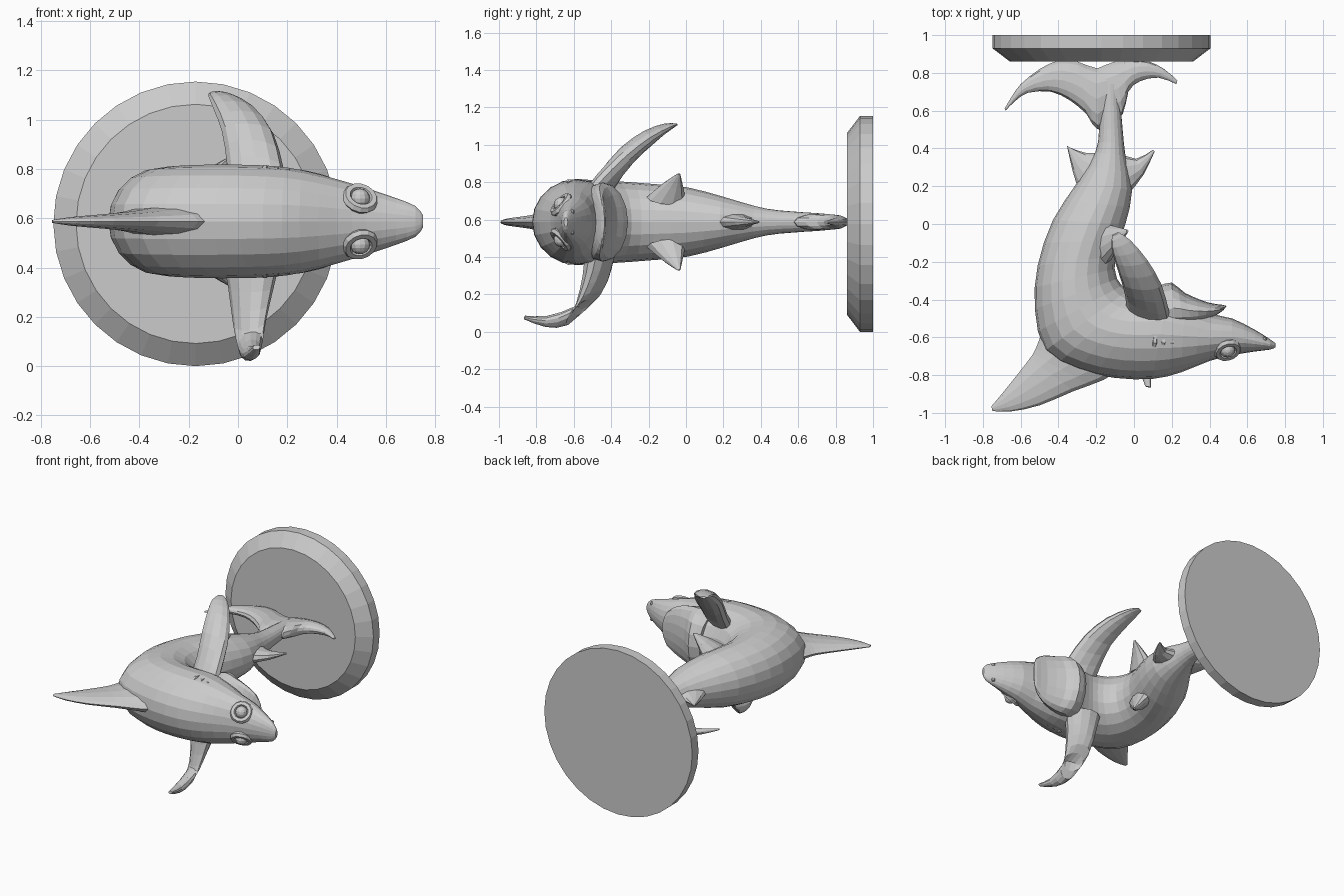
import bpy, bmesh, math
from mathutils import Vector as V

ZC = 0.587  # symmetry plane of the animal


def spline(a, b, c, d, t):
    return 0.5 * (2*b + (c - a)*t + (2*a - 5*b + 4*c - d)*t*t + (3*b - a - 3*c + d)*t**3)


def loft(name, secs, sides=12, steps=2, mirror=False):
    """Skin elliptical sections (edge point, opposite edge point, half-thickness vector)."""
    secs = [tuple(V(p) for p in s) for s in secs]
    full, n = [], len(secs)
    for i in range(n - 1):
        k = [secs[max(i-1, 0)], secs[i], secs[i+1], secs[min(i+2, n-1)]]
        for j in range(steps):
            full.append(tuple(spline(*(k[m][q] for m in range(4)), j/steps) for q in range(3)))
    full.append(secs[-1])
    bm = bmesh.new()
    rings = []
    for p, q, t in full:
        c, u = (p + q)/2, (p - q)/2
        ring = []
        for a in range(sides):
            ang = 2*math.pi*a/sides
            co = c + u*math.cos(ang) + t*math.sin(ang)
            if mirror:
                co.z = 2*ZC - co.z
            ring.append(bm.verts.new(co))
        rings.append(ring)
    for r, s in zip(rings, rings[1:]):
        for a in range(sides):
            b = (a + 1) % sides
            bm.faces.new((r[a], r[b], s[b], s[a]))
    bm.faces.new(rings[0])
    bm.faces.new(rings[-1])
    bmesh.ops.recalc_face_normals(bm, faces=bm.faces)
    me = bpy.data.meshes.new(name)
    bm.to_mesh(me)
    bm.free()
    ob = bpy.data.objects.new(name, me)
    bpy.context.collection.objects.link(ob)
    return ob


def flat(name, rows, sides=12, steps=2):
    """Loft lying in the symmetry plane: rows of x1, y1, x2, y2, half thickness."""
    return loft(name, [((a, b, ZC), (c, d, ZC), (0, 0, h)) for a, b, c, d, h in rows], sides, steps)


# Disc stand
loft("stand", [((-0.172 + r, y, 0.577), (-0.172 - r, y, 0.577), (0, 0, r))
               for r, y in ((0.485, 0.86), (0.577, 0.93), (0.577, 1.0))], 32, 1)

# Curved body from tail stalk to snout (back edge, belly edge, half width)
flat("body", [
    (-0.17, 0.74, -0.08, 0.74, .045), (-0.185, 0.50, -0.06, 0.50, .062),
    (-0.205, 0.38, -0.045, 0.36, .085), (-0.30, 0.22, -0.01, 0.18, .135),
    (-0.43, 0.02, -0.045, 0.00, .185), (-0.51, -0.22, -0.10, -0.17, .205),
    (-0.525, -0.45, -0.09, -0.29, .218), (-0.47, -0.67, -0.03, -0.35, .225),
    (-0.30, -0.77, 0.04, -0.37, .23), (-0.10, -0.815, 0.11, -0.36, .23),
    (0.10, -0.82, 0.18, -0.35, .225), (0.25, -0.785, 0.27, -0.40, .208),
    (0.40, -0.725, 0.41, -0.475, .170), (0.52, -0.695, 0.52, -0.50, .135),
    (0.64, -0.675, 0.64, -0.56, .095), (0.72, -0.665, 0.72, -0.61, .062),
    (0.75, -0.652, 0.75, -0.632, .025)], 20)

# Lower jaw with a raised lip
flat("lower_jaw", [
    (0.10, -0.62, 0.13, -0.33, .19), (0.22, -0.58, 0.20, -0.31, .212),
    (0.31, -0.55, 0.27, -0.365, .203), (0.38, -0.51, 0.39, -0.415, .175),
    (0.44, -0.48, 0.47, -0.428, .125), (0.475, -0.455, 0.49, -0.435, .06)], 16)

# Tail fin lobes
flat("tail_fin_long", [
    (-0.08, 0.84, -0.10, 0.62, .035), (-0.20, 0.825, -0.19, 0.50, .05),
    (-0.30, 0.86, -0.25, 0.58, .045), (-0.40, 0.865, -0.34, 0.655, .04),
    (-0.50, 0.82, -0.44, 0.70, .032), (-0.60, 0.74, -0.56, 0.695, .022),
    (-0.65, 0.67, -0.63, 0.65, .014), (-0.685, 0.61, -0.68, 0.60, .006)])
flat("tail_fin_short", [
    (-0.19, 0.825, -0.15, 0.55, .04), (-0.10, 0.86, -0.06, 0.58, .045),
    (0.00, 0.87, -0.03, 0.70, .04), (0.08, 0.86, 0.03, 0.755, .032),
    (0.16, 0.82, 0.13, 0.775, .02), (0.23, 0.76, 0.225, 0.74, .006)])

# Fins along the back and belly
flat("dorsal_fin", [
    (-0.08, -0.77, -0.48, -0.55, .075), (-0.16, -0.825, -0.52, -0.66, .055),
    (-0.32, -0.885, -0.55, -0.71, .04), (-0.50, -0.96, -0.62, -0.80, .028),
    (-0.65, -0.992, -0.70, -0.90, .018), (-0.75, -0.99, -0.755, -0.965, .006)])
flat("rear_back_fin", [
    (-0.29, 0.17, -0.16, 0.38, .045), (-0.325, 0.28, -0.25, 0.375, .025),
    (-0.355, 0.415, -0.34, 0.405, .005)], 10)
flat("rear_belly_fin", [
    (-0.02, 0.17, -0.08, 0.38, .045), (0.05, 0.26, 0.01, 0.345, .028),
    (0.11, 0.385, 0.10, 0.393, .005)], 10)

# Raised and lowered side fins (leading edge, trailing edge, thickness)
loft("raised_side_fin", [
    ((0.20, -0.53, 0.70), (-0.04, -0.47, 0.70), (0, .05, -.04)),
    ((0.185, -0.46, 0.80), (-0.045, -0.39, 0.82), (0, .04, -.04)),
    ((0.145, -0.32, 0.94), (-0.065, -0.31, 0.95), (0, .035, -.04)),
    ((0.07, -0.19, 1.04), (-0.10, -0.20, 1.045), (0, .027, -.033)),
    ((-0.02, -0.085, 1.095), (-0.12, -0.12, 1.095), (0, .014, -.018)),
    ((-0.08, -0.045, 1.11), (-0.115, -0.06, 1.108), (0, .004, -.005))])
loft("lowered_side_fin", [
    ((0.17, -0.48, 0.42), (-0.06, -0.44, 0.42), (0, .085, .02)),
    ((0.145, -0.50, 0.32), (-0.04, -0.45, 0.32), (0, .075, .02)),
    ((0.115, -0.55, 0.19), (-0.02, -0.49, 0.17), (0, .06, .035)),
    ((0.10, -0.62, 0.10), (0.0, -0.60, 0.075), (0, .03, .052)),
    ((0.09, -0.75, 0.06), (0.02, -0.74, 0.052), (0, .006, .03)),
    ((0.09, -0.865, 0.078), (0.06, -0.86, 0.075), (0, .002, .01))])

for mir, side in ((False, "upper"), (True, "lower")):
    # Small paired belly fins
    loft(side + "_pelvic_fin", [
        ((-0.15, -0.21, 0.72), (-0.15, 0.0, 0.70), (.05, 0, -.03)),
        ((-0.09, -0.12, 0.795), (-0.09, -0.015, 0.775), (.025, 0, -.018)),
        ((-0.035, -0.045, 0.845), (-0.035, -0.03, 0.843), (.005, 0, -.003))], 10, 2, mir)
    # Gill ridges
    for i in range(3):
        x, z = 0.11 + 0.045*i, 0.785 - 0.008*i
        loft(f"{side}_gill_{i}", [
            ((x - .01, -0.72, z - .04), (x - .02, -0.72, z - .04), (0, 0, .012)),
            ((x + .016, -0.63, z + .012), (x - .016, -0.63, z + .012), (0, 0, .022)),
            ((x + .01, -0.54, z + .005), (x, -0.54, z + .005), (0, 0, .01))], 6, 2, mir)
    # Eye, with a swollen rim around it
    s = -1 if mir else 1
    normal = V((0.25, -0.72, 0.65*s)).normalized()
    rot = normal.to_track_quat('Z', 'Y').to_euler()
    pos = V((0.495, -0.667, ZC + 0.093*s))
    bpy.ops.mesh.primitive_torus_add(major_segments=14, minor_segments=6, major_radius=.056,
                                     minor_radius=.02, location=pos, rotation=rot)
    bpy.context.object.name = side + "_eye_rim"
    bpy.ops.mesh.primitive_uv_sphere_add(segments=12, ring_count=8, radius=.04, location=pos)
    bpy.context.object.name = side + "_eye"
    # Nostril bump
    bpy.ops.mesh.primitive_uv_sphere_add(segments=8, ring_count=5, radius=.014,
                                         location=(0.69, -0.61, ZC + 0.055*s))
    bpy.context.object.name = side + "_nostril"
